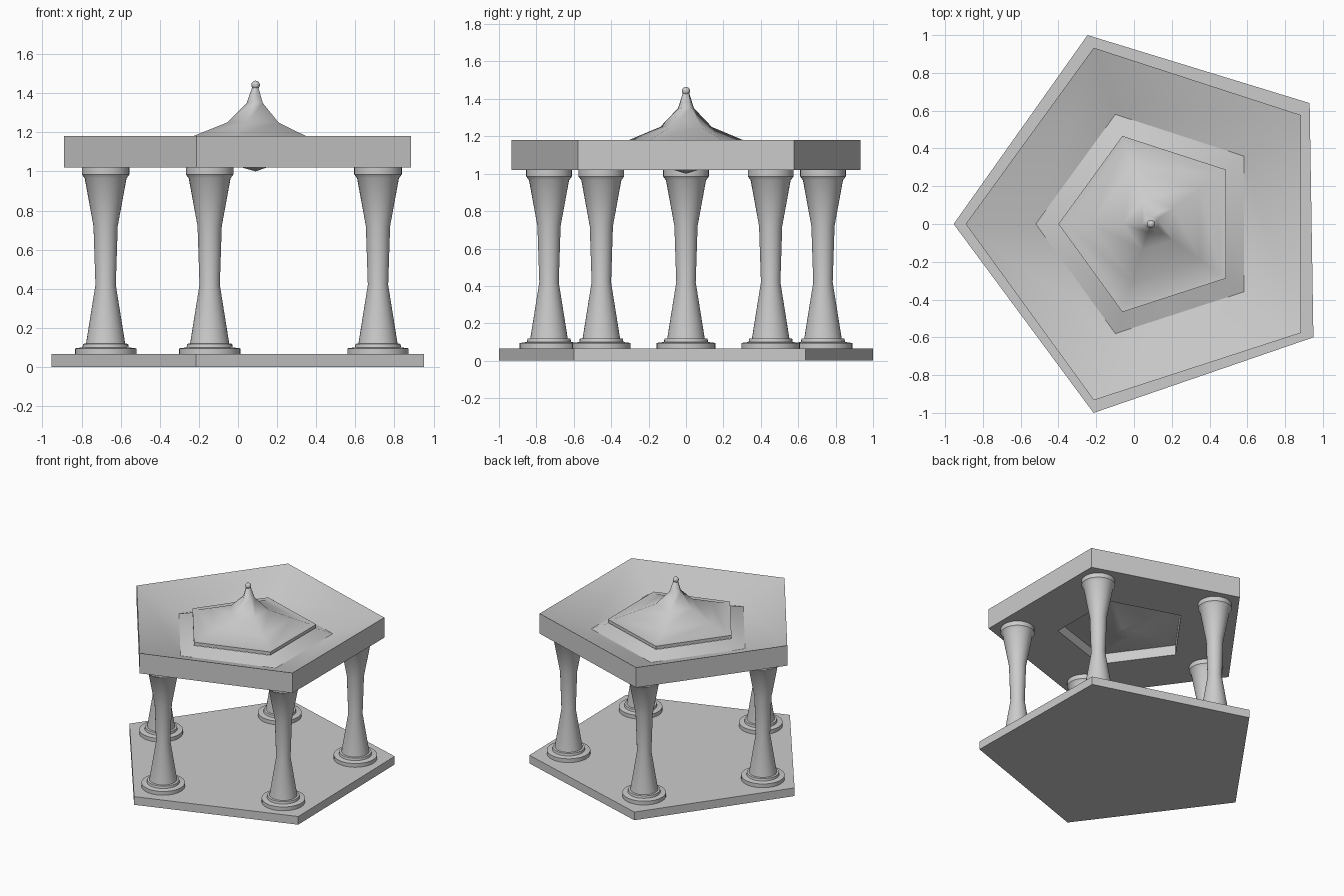
import bpy, bmesh
from math import pi, cos, sin, radians

if "Cube" in bpy.data.objects:
    bpy.data.objects.remove(bpy.data.objects["Cube"])

CX = 0.09  # centre of the regular pentagon layout


def finish(name, bm, angle=30):
    bmesh.ops.remove_doubles(bm, verts=bm.verts, dist=1e-5)
    bmesh.ops.recalc_face_normals(bm, faces=bm.faces)
    me = bpy.data.meshes.new(name)
    bm.to_mesh(me)
    bm.free()
    ob = bpy.data.objects.new(name, me)
    bpy.context.collection.objects.link(ob)
    bpy.ops.object.select_all(action='DESELECT')
    ob.select_set(True)
    bpy.context.view_layer.objects.active = ob
    bpy.ops.object.shade_smooth_by_angle(angle=radians(angle))
    return ob


def lathe(name, profile, sides, x, y=0, closed=False, angle=30):
    """Revolve (radius, z) points; a corner always points to -x."""
    bm = bmesh.new()
    rings = []
    for i in range(sides):
        a = pi + 2 * pi * i / sides
        rings.append([bm.verts.new((x + r * cos(a), y + r * sin(a), z)) for r, z in profile])
    n = len(profile)
    for i in range(sides):
        p, q = rings[i], rings[(i + 1) % sides]
        for j in range(n if closed else n - 1):
            k = (j + 1) % n
            bm.faces.new((p[j], q[j], q[k], p[k]))
    bmesh.ops.dissolve_degenerate(bm, dist=1e-5, edges=bm.edges)
    return finish(name, bm, angle)


# Slightly uneven five-sided floor slab
corners = [(-0.955, 0), (-0.214, -1), (0.95, -0.6), (0.93, 0.64), (-0.246, 1)]
bm = bmesh.new()
floor = bm.faces.new([bm.verts.new((x, y, 0)) for x, y in corners])
ext = bmesh.ops.extrude_face_region(bm, geom=[floor], use_keep_orig=True)
for v in ext['geom']:
    if isinstance(v, bmesh.types.BMVert):
        v.co.z = 0.065
finish("floor_slab", bm)

# Five waisted columns with round feet and capitals
column = [(0, 0.065), (0.157, 0.065), (0.157, 0.095), (0.118, 0.1), (0.115, 0.118),
          (0.1, 0.12), (0.052, 0.42), (0.062, 0.72), (0.107, 0.965),
          (0.122, 0.985), (0.122, 1.02), (0, 1.02)]
for i in range(5):
    a = pi + 2 * pi * i / 5
    lathe(f"column_{i + 1}", column, 32, CX + 0.003 + 0.77 * cos(a), 0.77 * sin(a))

# Roof slab: top sinks to a gutter, then rises to the central opening
roof = [(0.981, 1.02), (0.981, 1.18), (0.61, 1.055), (0.48, 1.1), (0.48, 1.02)]
lathe("roof_slab", roof, 5, CX, closed=True, angle=45)

# Peaked cap over the opening, with a shallow pointed underside
cap = [(0, 1.0), (0.07, 1.02), (0.45, 1.1), (0.49, 1.105), (0.49, 1.13), (0.45, 1.13),
       (0.32, 1.18), (0.145, 1.25), (0.045, 1.35), (0.018, 1.43), (0, 1.44)]
lathe("roof_cap", cap, 5, CX, angle=60)

# Finial ball
bm = bmesh.new()
bmesh.ops.create_uvsphere(bm, u_segments=16, v_segments=10, radius=0.022)
bmesh.ops.translate(bm, verts=bm.verts, vec=(CX, 0, 1.442))
finish("finial_ball", bm)
